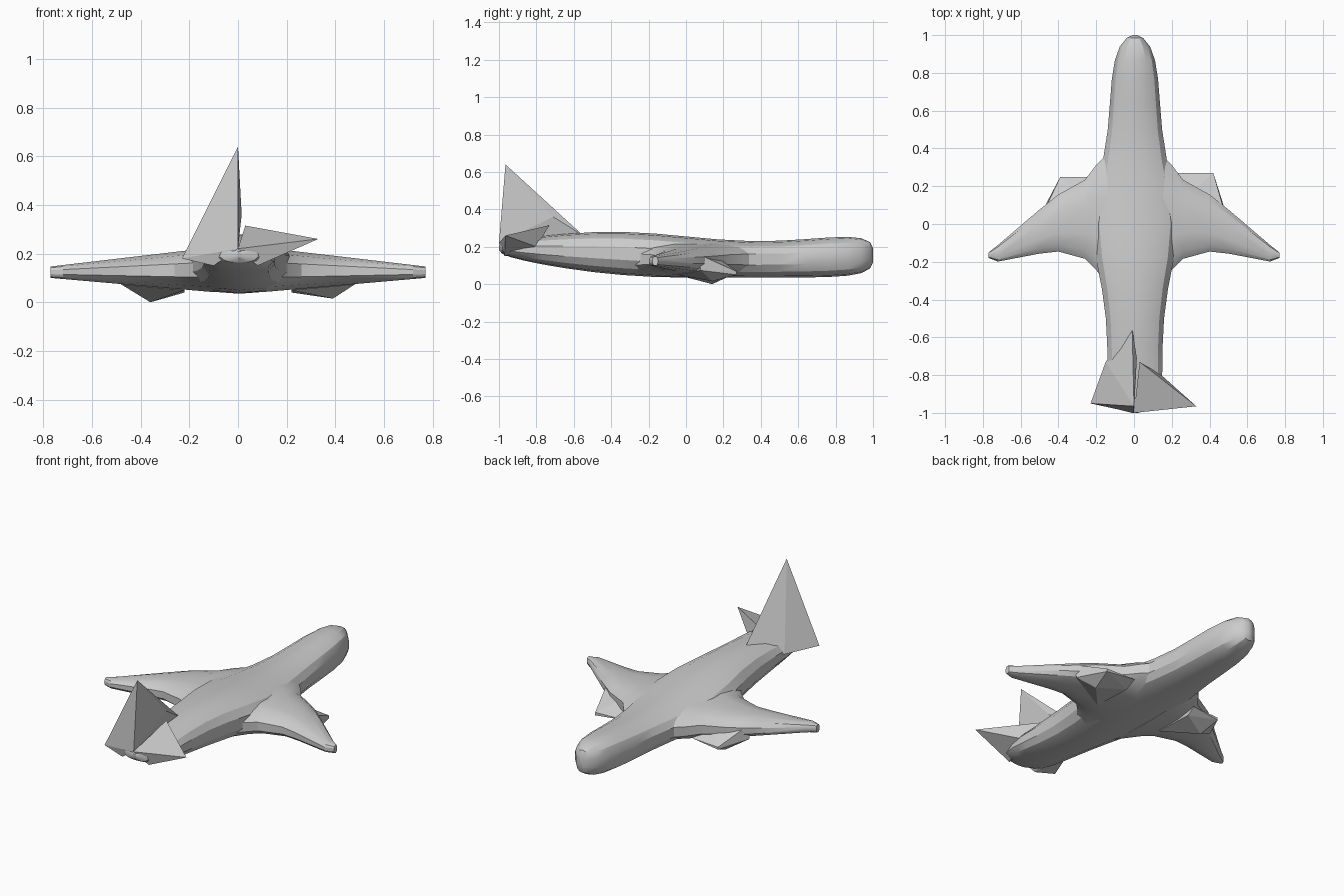
import bpy
import bmesh
from math import cos, sin, exp, sqrt, pi, tau, radians, copysign
from mathutils import Vector

cube = bpy.data.objects.get("Cube")
if cube:
    bpy.data.objects.remove(cube)

shade = 0.6
grey = bpy.data.materials.new("plain grey")
grey.use_nodes = True
grey.diffuse_color = (shade, shade, shade, 1)
surface = grey.node_tree.nodes["Principled BSDF"]
surface.inputs["Base Color"].default_value = grey.diffuse_color


def finish(name, bm):
    """Turn the working mesh into a named grey object."""
    bmesh.ops.recalc_face_normals(bm, faces=bm.faces)
    mesh = bpy.data.meshes.new(name)
    bm.to_mesh(mesh)
    bm.free()
    mesh.materials.append(grey)
    obj = bpy.data.objects.new(name, mesh)
    bpy.context.collection.objects.link(obj)
    return obj


def rounded_ring(bm, sides, centre, across, upward):
    """Add one slightly squared oval of vertices."""
    def squared(value):
        return copysign(sqrt(abs(value)) * abs(value) ** 0.3, value)

    ring = []
    for i in range(sides):
        angle = tau * (i + 0.5) / sides
        offset = across * squared(cos(angle)) + upward * squared(sin(angle))
        ring.append(bm.verts.new(centre + offset))
    return ring


def skin(name, bm, rings):
    """Join successive rings, close both ends and smooth the soft edges."""
    for ring, following in zip(rings, rings[1:]):
        for i in range(len(ring)):
            before = i - 1
            bm.faces.new((ring[before], ring[i], following[i], following[before]))
    bm.faces.new(rings[0])
    bm.faces.new(rings[-1])
    obj = finish(name, bm)
    bpy.ops.object.select_all(action="DESELECT")
    obj.select_set(True)
    bpy.context.view_layer.objects.active = obj
    bpy.ops.object.shade_smooth_by_angle(angle=radians(28))


def hull(name, points):
    """Flat-faced solid wrapped round a few corner points."""
    bm = bmesh.new()
    verts = [bm.verts.new(point) for point in points]
    result = bmesh.ops.convex_hull(bm, input=verts)
    spare = {item for item in result["geom_interior"]
             if isinstance(item, bmesh.types.BMVert)}
    bmesh.ops.delete(bm, geom=list(spare), context="VERTS")
    finish(name, bm)


def build_fuselage():
    """Tube swelling at the wings, with a round nose and a blunter tail."""
    bm = bmesh.new()
    rings = []
    steps = 9
    for step in range(-steps, steps + 1):
        y = sin(step / steps * pi / 2)
        bluntness = 8 if y > 0 else 20
        closing = max(sqrt(max(1 - abs(y) ** bluntness, 0)), 0.1)
        half_width = (0.14 + 0.09 * exp(-8 * y * y) - 0.01 * y) * closing
        belly = 0.035 + (0.12 * y * y if y < 0 else 0)
        back = 0.255 - 0.025 * sin(4 * y)
        half_height = (back - belly) / 2 * sqrt(closing)
        centre = Vector((0.005, y, (back + belly) / 2))
        rings.append(rounded_ring(bm, 14, centre, Vector((half_width, 0, 0)),
                                  Vector((0, 0, half_height))))
    skin("fuselage", bm, rings)


def wing_bottom(reach):
    return 0.03 + 0.09 * reach


def wing_top(reach):
    return 0.24 - 0.12 * reach


def build_wing(name, side):
    """Swept wing thinning towards its tip, with a broad blended root."""
    outline = [  # reach, trailing edge, leading edge
        (0.1, -0.4, 0.42), (0.2, -0.25, 0.32), (0.26, -0.19, 0.24),
        (0.4, -0.15, 0.16), (0.5, -0.16, 0.08), (0.72, -0.2, -0.11),
        (0.77, -0.18, -0.15)]
    bm = bmesh.new()
    rings = []
    for reach, trailing, leading in outline:
        bottom, top = wing_bottom(reach), wing_top(reach)
        centre = Vector((side * reach, (leading + trailing) / 2, (bottom + top) / 2))
        rings.append(rounded_ring(bm, 12, centre,
                                  Vector((0, (leading - trailing) / 2, 0)),
                                  Vector((0, 0, (top - bottom) / 2))))
    skin(name, bm, rings)


def build_engine(name, side, mouth, lip, keel):
    """Wedge under the leading edge, from an outer mouth down to a keel point."""
    inner, outer = 0.22, 0.48
    corners = [
        (inner, lip, wing_bottom(outer)), (mouth, lip, wing_bottom(mouth)),
        (mouth, lip, 0.05), (mouth - 0.03, 0.14, keel), (inner, 0.2, 0.04),
        (outer, 0.08, wing_bottom(outer)), (inner, -0.05, wing_bottom(inner)),
        (inner, 0.1, wing_top(inner) - 0.02), (outer, 0.06, wing_top(outer) - 0.02)]
    hull(name, [(side * x, y, z) for x, y, z in corners])


build_fuselage()
build_wing("left_wing", 1)
build_wing("right_wing", -1)
build_engine("left_engine", 1, mouth=0.42, lip=0.27, keel=0.015)
build_engine("right_engine", -1, mouth=0.39, lip=0.25, keel=0)

# Tail: the upright fin slopes out into the right tailplane
fin_top = (0, -0.965, 0.64)
fin_shoulder = (0.015, -0.71, 0.36)
fin_foot = (-0.01, -0.55, 0.26)
right_tip = (-0.23, -0.95, 0.18)
right_root = (-0.15, -0.73, 0.19)
right_under = (-0.1, -0.965, 0.15)
tail_end = (0, -1, 0.22)
hull("fin_and_right_tailplane", [fin_top, fin_shoulder, fin_foot, right_tip,
                                 right_root, right_under, tail_end])

# Left tailplane, separated from the fin by a valley
left_tip = (0.33, -0.965, 0.26)
left_shoulder = (0.03, -0.73, 0.315)
left_root = (0.145, -0.8, 0.2)
left_under = (0.08, -0.97, 0.15)
hull("left_tailplane", [left_tip, left_shoulder, left_root, left_under, tail_end])
